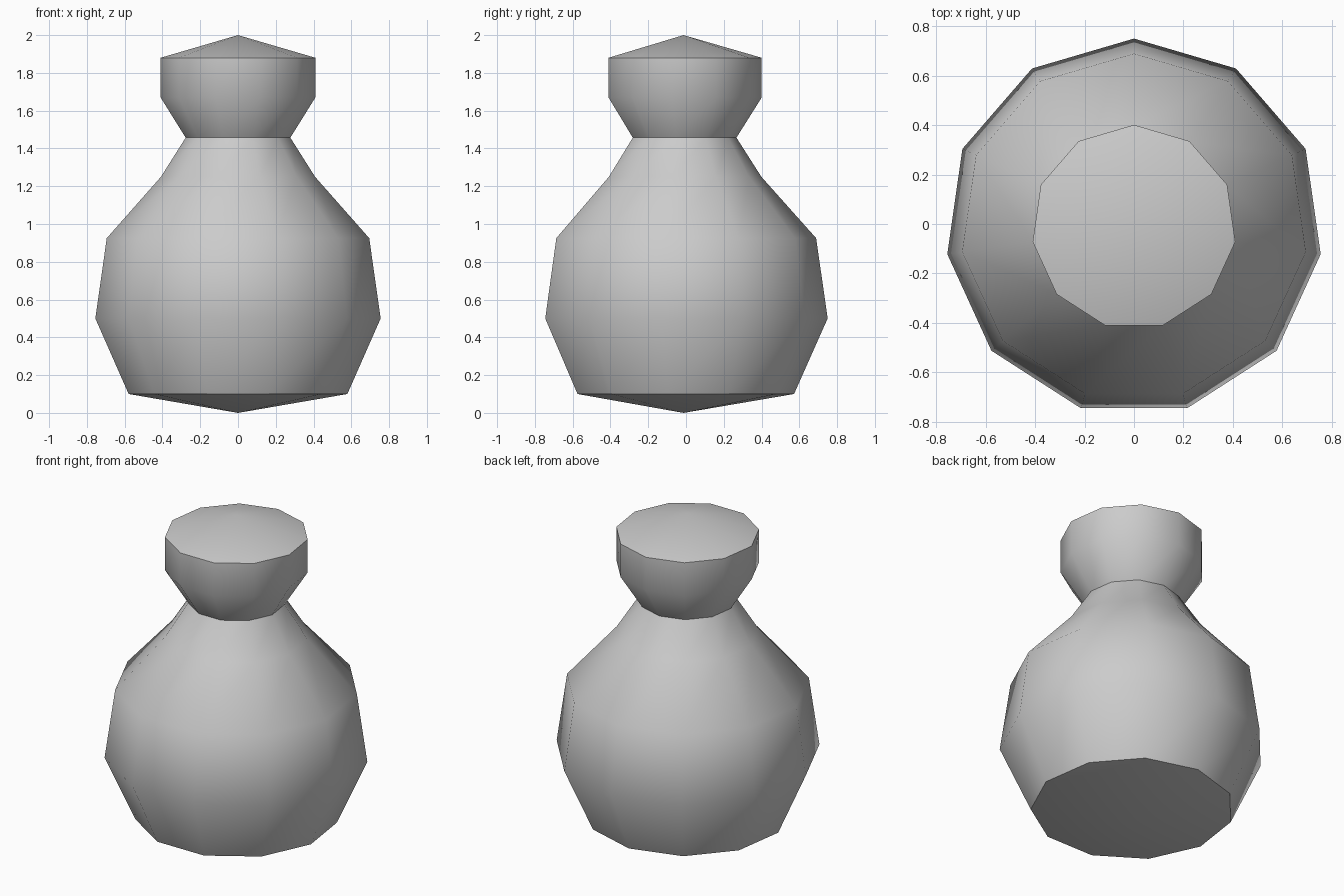
import bpy
import bmesh
import math

SIDES = 11
CENTRE_Y = -0.013

cube = bpy.data.objects.get("Cube")
if cube:
    bpy.data.objects.remove(cube, do_unlink=True)

# Single plain grey finish
grey = bpy.data.materials.new("plain_grey")
grey.use_nodes = True
colour = (0.6, 0.6, 0.6, 1.0)
grey.diffuse_color = colour
grey.node_tree.nodes["Principled BSDF"].inputs["Base Color"].default_value = colour


def lathe(name, profile):
    """Revolve (radius, height) points; a zero radius makes a single tip."""
    bm = bmesh.new()
    rings = []
    for radius, z in profile:
        if radius == 0:
            rings.append([bm.verts.new((0, CENTRE_Y, z))] * SIDES)
            continue
        angles = [math.pi / 2 + math.tau * i / SIDES for i in range(SIDES)]
        rings.append([bm.verts.new((radius * math.cos(a), CENTRE_Y + radius * math.sin(a), z))
                      for a in angles])
    for low, high in zip(rings, rings[1:]):
        for i in range(SIDES):
            j = (i + 1) % SIDES
            corners = dict.fromkeys((low[i], low[j], high[j], high[i]))
            bm.faces.new(list(corners))
    bmesh.ops.recalc_face_normals(bm, faces=bm.faces)
    mesh = bpy.data.meshes.new(name)
    bm.to_mesh(mesh)
    bm.free()
    mesh.materials.append(grey)
    obj = bpy.data.objects.new(name, mesh)
    bpy.context.collection.objects.link(obj)
    bpy.ops.object.select_all(action="DESELECT")
    obj.select_set(True)
    bpy.context.view_layer.objects.active = obj
    bpy.ops.object.shade_smooth_by_angle(angle=math.radians(45))
    return obj


# Rounded body, pinched neck and flared stopper in one closed surface
lathe("bottle", [
    (0, 0), (0.585, 0.10), (0.763, 0.50), (0.702, 0.925), (0.412, 1.25),
    (0.28, 1.457), (0.414, 1.67), (0.414, 1.88), (0, 2.0),
])
